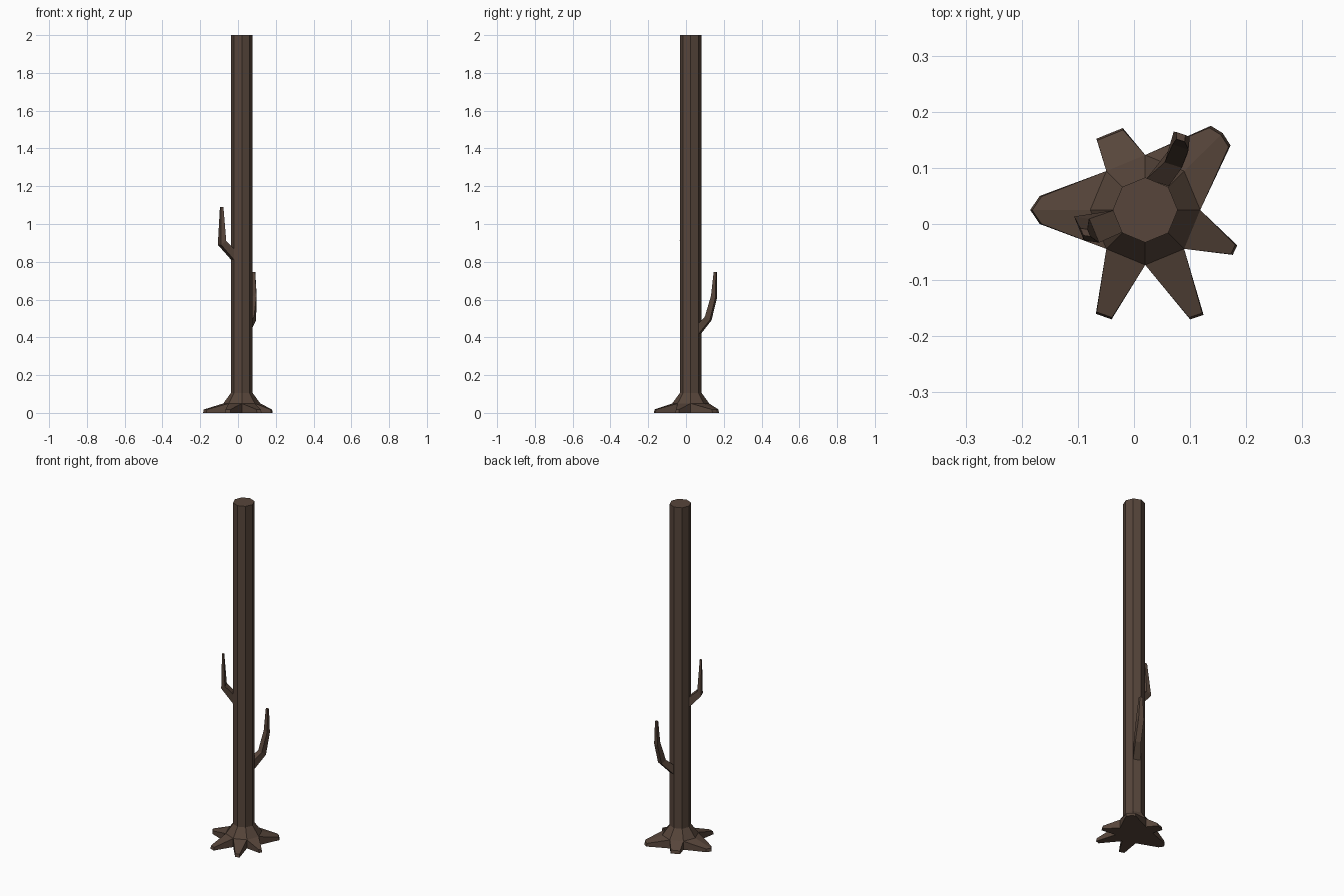
import bpy, bmesh, math
from mathutils import Vector

if "Cube" in bpy.data.objects:
    bpy.data.objects.remove(bpy.data.objects["Cube"])

bark = bpy.data.materials.new("dark brown bark")
bark.diffuse_color = (0.095, 0.060, 0.043, 1)
bark.use_nodes = True
bark.node_tree.nodes["Principled BSDF"].inputs["Base Color"].default_value = bark.diffuse_color
CX, CY = 0.02, 0.025          # trunk axis


def finish(bm, name):
    bmesh.ops.recalc_face_normals(bm, faces=bm.faces[:])
    me = bpy.data.meshes.new(name)
    bm.to_mesh(me)
    bm.free()
    me.materials.append(bark)
    ob = bpy.data.objects.new(name, me)
    bpy.context.collection.objects.link(ob)
    return ob


def ring(bm, r, z):
    return [bm.verts.new((CX + r * math.cos(i * math.pi / 4),
                          CY + r * math.sin(i * math.pi / 4), z)) for i in range(8)]


def bridge(bm, a, b, closed=True):
    n = len(a)
    for i in range(n if closed else n - 1):
        j = (i + 1) % n
        bm.faces.new((a[i], a[j], b[j], b[i]))


# Octagonal trunk with flared foot
bm = bmesh.new()
top, neck = ring(bm, 0.058, 2.0), ring(bm, 0.058, 0.105)
flare, foot = ring(bm, 0.098, 0.05), ring(bm, 0.098, 0.0)
bm.faces.new(top)
bridge(bm, neck, top)
bridge(bm, flare, neck)
bm.faces.new(foot)

# Roots grow out of the sides of the foot: first side index, tip points
roots = [
    (0, [(0.172, 0.14), (0.158, 0.162), (0.137, 0.175)]),
    (2, [(-0.02, 0.171), (-0.067, 0.152)]),
    (3, [(-0.168, 0.05), (-0.185, 0.025), (-0.168, 0.0)]),
    (5, [(-0.068, -0.16), (-0.04, -0.17)]),
    (6, [(0.10, -0.17), (0.124, -0.162)]),
    (7, [(0.176, -0.055), (0.184, -0.038)]),
]
for start, tip in roots:
    ids = [(start + k) % 8 for k in range(len(tip))]
    up, low = [flare[i] for i in ids], [foot[i] for i in ids]
    tip_up = [bm.verts.new((x * 0.98, y * 0.98, 0.018)) for x, y in tip]
    tip_low = [bm.verts.new((x, y, 0)) for x, y in tip]
    bridge(bm, up, tip_up, False)
    bridge(bm, low, tip_low, False)
    bridge(bm, tip_up, tip_low, False)
    for e in (0, -1):
        bm.faces.new((up[e], tip_up[e], tip_low[e], low[e]))
finish(bm, "trunk_and_roots")


# Branch stubs: four-sided rings of (outer point, inner point, half width)
def branch(name, side, rings):
    bm = bmesh.new()
    side = Vector(side).normalized()
    loops = []
    for outer, inner, w in rings:
        o, i = Vector(outer), Vector(inner)
        loops.append([bm.verts.new(p) for p in
                      (o - side * w, o + side * w, i + side * w, i - side * w)])
    for a, b in zip(loops, loops[1:]):
        bridge(bm, a, b)
    bm.faces.new(loops[0])
    bm.faces.new(loops[-1])
    finish(bm, name)


branch("upper_branch", (0.38, -0.92, 0), [
    ((-0.028, 0.005, 0.81), (-0.028, 0.005, 0.868), 0.021),
    ((-0.098, -0.008, 0.89), (-0.071, -0.012, 0.91), 0.023),
    ((-0.093, -0.014, 1.09), (-0.08, -0.016, 1.09), 0.007),
])
branch("lower_branch", (0.92, -0.3, 0), [
    ((0.042, 0.074, 0.42), (0.042, 0.074, 0.475), 0.021),
    ((0.080, 0.13, 0.49), (0.070, 0.105, 0.51), 0.016),
    ((0.085, 0.16, 0.61), (0.083, 0.137, 0.62), 0.015),
    ((0.084, 0.161, 0.747), (0.083, 0.149, 0.747), 0.008),
])
